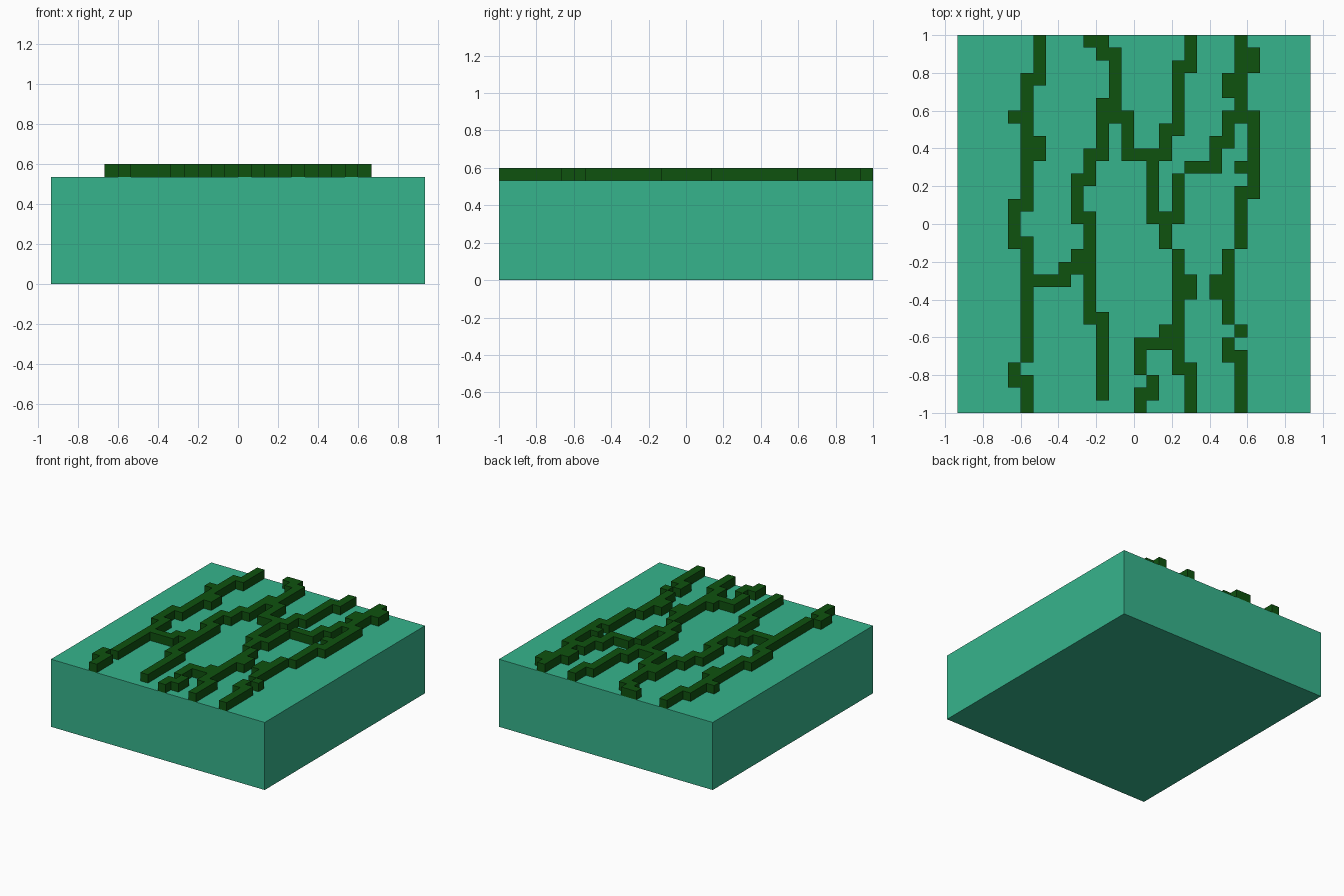
import bpy, bmesh

if "Cube" in bpy.data.objects:
    bpy.data.objects.remove(bpy.data.objects["Cube"])

U = 1 / 15  # one block of the square grid the model follows


def material(name, rgb):
    m = bpy.data.materials.new(name)
    m.diffuse_color = (*rgb, 1)
    m.use_nodes = True
    m.node_tree.nodes["Principled BSDF"].inputs["Base Color"].default_value = m.diffuse_color
    return m


def add_object(name, bm, mat):
    bmesh.ops.recalc_face_normals(bm, faces=bm.faces)
    me = bpy.data.meshes.new(name)
    bm.to_mesh(me)
    bm.free()
    me.materials.append(mat)
    ob = bpy.data.objects.new(name, me)
    bpy.context.collection.objects.link(ob)
    return ob


green = material("sea green", (0.037, 0.456, 0.262))
dark = material("dark vine green", (0.0048, 0.085, 0.0048))

# Base slab
bm = bmesh.new()
bmesh.ops.create_cube(bm, size=1)
for v in bm.verts:
    v.co = (v.co.x * 28 * U, v.co.y * 30 * U, (v.co.z + 0.5) * 8 * U)
add_object("base_slab", bm, green)

# Raised vines: for each block column, runs of rows counted from the back edge
runs = {
    -10: [(6, 6), (13, 16), (26, 27)],
    -9: [(3, 13), (16, 25), (27, 29)],
    -8: [(0, 3), (8, 9), (19, 19)],
    -7: [(19, 19)],
    -6: [(18, 19)],
    -5: [(11, 14), (17, 18)],
    -4: [(0, 0), (9, 11), (14, 22)],
    -3: [(0, 1), (5, 9), (22, 28)],
    -2: [(1, 6)],
    -1: [(6, 9)],
    0: [(9, 9), (24, 26), (28, 29)],
    1: [(9, 14), (24, 24), (27, 28)],
    2: [(7, 9), (14, 16), (23, 24)],
    3: [(2, 7), (11, 14), (17, 26)],
    4: [(0, 2), (10, 10), (19, 20), (26, 29)],
    5: [(10, 10)],
    6: [(8, 10), (19, 20)],
    7: [(3, 4), (6, 8), (17, 22), (24, 25)],
    8: [(0, 6), (10, 10), (12, 16), (23, 23), (25, 29)],
    9: [(1, 2), (6, 12)],
}
cells = {(c, r) for c, spans in runs.items() for a, b in spans for r in range(a, b + 1)}

bm = bmesh.new()
corners = {}


def corner(c, r, z):
    if (c, r, z) not in corners:
        corners[c, r, z] = bm.verts.new((c * U, 1 - r * U, z * U))
    return corners[c, r, z]


for c, r in sorted(cells):
    # top of the block
    bm.faces.new([corner(c, r + 1, 9), corner(c + 1, r + 1, 9),
                  corner(c + 1, r, 9), corner(c, r, 9)])
    # side walls only where there is no neighbour
    for dc, dr, p, q in ((-1, 0, (0, 0), (0, 1)), (1, 0, (1, 1), (1, 0)),
                         (0, -1, (1, 0), (0, 0)), (0, 1, (0, 1), (1, 1))):
        if (c + dc, r + dr) not in cells:
            a, b = (c + p[0], r + p[1]), (c + q[0], r + q[1])
            bm.faces.new([corner(*a, 8), corner(*b, 8), corner(*b, 9), corner(*a, 9)])
add_object("raised_vines", bm, dark)
